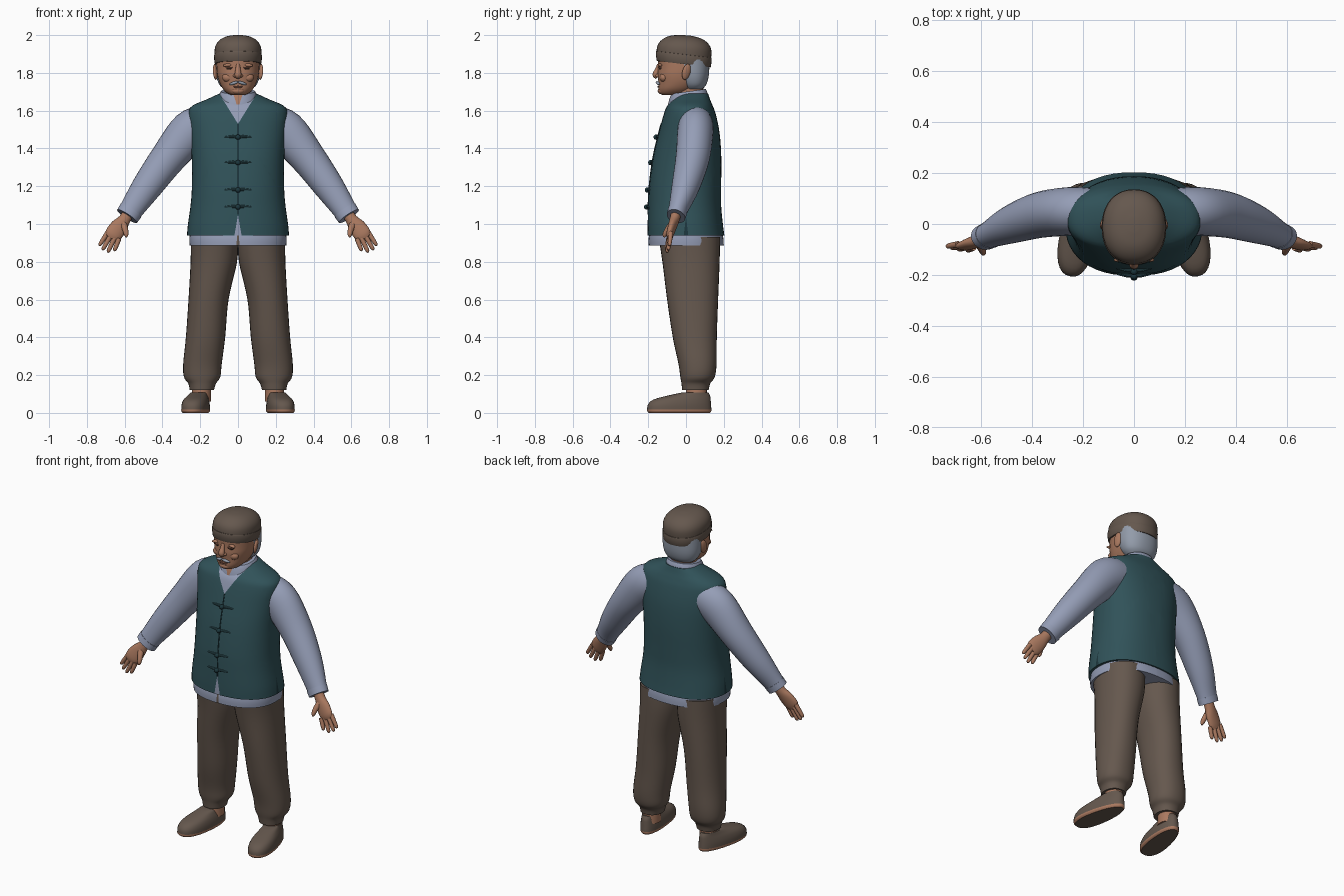
import bpy, bmesh, math
from mathutils import Vector, Matrix

cube = bpy.data.objects.get("Cube")
if cube:
    bpy.data.objects.remove(cube, do_unlink=True)


def material(name, r, g, b):
    m = bpy.data.materials.new(name)
    m.use_nodes = True
    m.diffuse_color = (r, g, b, 1)
    m.node_tree.nodes["Principled BSDF"].inputs["Base Color"].default_value = (r, g, b, 1)
    return m


TEAL = material("dark teal", .03, .085, .1)
TRIM = material("deep teal", .012, .038, .046)
BLUE = material("grey blue", .3, .34, .47)
BROWN = material("warm brown", .13, .097, .076)
SKIN = material("skin", .4, .19, .115)
LIP = material("dark skin", .2, .085, .055)
GREY = material("grey hair", .29, .33, .4)
DARK = material("dark brown", .04, .028, .022)
SIDES = (("left_", 1), ("right_", -1))


def finish(name, bm, mats, side=1, angle=40):
    """Mirror if needed, shade smooth and link the mesh."""
    bm.transform(Matrix.Diagonal((side, 1, 1, 1)))
    bmesh.ops.recalc_face_normals(bm, faces=bm.faces)
    for f in bm.faces:
        f.smooth = True
    mesh = bpy.data.meshes.new(name)
    bm.to_mesh(mesh)
    bm.free()
    mesh.set_sharp_from_angle(angle=math.radians(angle))
    for m in mats:
        mesh.materials.append(m)
    ob = bpy.data.objects.new(name, mesh)
    bpy.context.collection.objects.link(ob)
    return ob


def smooth_keys(keys, steps):
    """Catmull-Rom interpolation of equal-length tuples."""
    out, last = [], len(keys) - 1
    for i in range(last):
        quad = [keys[max(0, min(last, i + k))] for k in (-1, 0, 1, 2)]
        for s in range(steps):
            t = s / steps
            out.append([.5 * (2 * b + (c - a) * t + (2 * a - 5 * b + 4 * c - d) * t * t
                              + (3 * b - a - 3 * c + d) * t ** 3) for a, b, c, d in zip(*quad)])
    return out + [list(keys[-1])]


def loft(rings, n=32, power=2, flat=True):
    """Skin superellipse rings (x, y, z, a, b), level or square to the path."""
    bm, loops = bmesh.new(), []
    centres = [Vector(r[:3]) for r in rings]
    for i, r in enumerate(rings):
        u, v = Vector((1, 0, 0)), Vector((0, 1, 0))
        if not flat:
            t = (centres[min(i + 1, len(rings) - 1)] - centres[max(i - 1, 0)]).normalized()
            v = (v - t * v.dot(t)).normalized()
            u = v.cross(t)
        loop = []
        for j in range(n):
            c, s = math.cos(math.tau * j / n), math.sin(math.tau * j / n)
            c = math.copysign(abs(c) ** (2 / power), c)
            s = math.copysign(abs(s) ** (2 / power), s)
            loop.append(bm.verts.new(centres[i] + u * c * r[3] + v * s * r[4]))
        loops.append(loop)
    for lo, hi in zip(loops, loops[1:]):
        for j in range(n):
            k = (j + 1) % n
            bm.faces.new((lo[j], lo[k], hi[k], hi[j]))
    bm.faces.new(loops[0])
    bm.faces.new(loops[-1])
    return bm


def body(keys, steps=4, n=40, power=2.2, cx=0):
    """Upright form from (height, half width, front, back) sections."""
    rings = [(cx, (f + b) / 2, z, w, (b - f) / 2) for z, w, f, b in smooth_keys(keys, steps)]
    return loft(rings, n, power)


def limb(name, keys, mat, side, steps=4, n=20):
    finish(name, loft(smooth_keys(keys, steps), n, 2, False), [mat], side)


def tilt(bm, slope):
    for v in bm.verts:
        v.co.z += slope * v.co.y


def wedge(bm, apex, slope, index, where, axis=0):
    """Cut a V with its tip at the apex height and colour the inside."""
    for s in (1, -1):
        no = Vector((0, 0, -slope))
        no[axis] = s
        geom = bm.verts[:] + bm.edges[:] + bm.faces[:]
        bmesh.ops.bisect_plane(bm, geom=geom, plane_co=(0, 0, apex), plane_no=no, dist=1e-5)
    for f in bm.faces:
        c = f.calc_center_median()
        if where(c) and abs(c[axis]) < slope * (c.z - apex):
            f.material_index = index


def blob(name, at, size, mat, side=1, rot=(0, 0, 0)):
    bm = bmesh.new()
    bmesh.ops.create_uvsphere(bm, u_segments=16, v_segments=10, radius=1)
    turn = Matrix.Identity(4)
    for a, ax in zip(rot, "XYZ"):
        turn = Matrix.Rotation(math.radians(a), 4, ax) @ turn
    bm.transform(Matrix.Translation(at) @ turn @ Matrix.Diagonal((*size, 1)))
    finish(name, bm, [mat], side, 180)


def front(c):
    return c.y < -.02


# Vest with open neck, front slit and side slits
VEST = [(.94, .27, -.203, .203), (1, .265, -.203, .195), (1.1, .251, -.2, .186),
        (1.2, .244, -.195, .186), (1.35, .245, -.175, .187), (1.48, .256, -.145, .178),
        (1.58, .263, -.118, .158), (1.625, .243, -.1, .142), (1.66, .165, -.068, .127),
        (1.69, .1, -.04, .117)]
bm = body(VEST, n=48, power=2.3)
wedge(bm, 1.53, .62, 1, front)
wedge(bm, 1.05, -.17, 1, front)
wedge(bm, 1.04, -.12, 2, lambda c: abs(c.x) > .2, 1)
finish("vest", bm, [TEAL, BLUE, TRIM])


def vest_front(z):
    for a, b in zip(VEST, VEST[1:]):
        if a[0] <= z <= b[0]:
            return a[2] + (b[2] - a[2]) * (z - a[0]) / (b[0] - a[0])


# Front seam and knotted fastenings
seam = [(0, vest_front(z) + .001, z, .004, .004) for z in (1.05, 1.1, 1.2, 1.35, 1.48, 1.53)]
limb("front_seam", seam, TRIM, 1, 3, 8)
for i, z in enumerate((1.46, 1.325, 1.18, 1.09)):
    y = vest_front(z)
    blob(f"fastening_knot_{i}", (0, y - .008, z), (.014, .014, .014), TRIM)
    for label, s in SIDES:
        bar = [(.005, y - .003, z, .008, .007), (.03, y - .002, z + .003, .007, .007),
               (.07, y + .006, z, .004, .004)]
        limb(f"{label}fastening_{i}", bar, TEAL, s, 3, 8)

# Shirt hem and collar
bm = body([(.885, .256, -.198, .2), (.93, .257, -.197, .197), (1, .245, -.18, .18)], n=48, power=2.3)
wedge(bm, 1.02, -.06, 1, front)
finish("shirt_hem", bm, [BLUE, BROWN])
bm = body([(1.59, .118, -.098, .125), (1.64, .112, -.096, .122), (1.68, .1, -.086, .113),
           (1.7, .09, -.076, .105)])
tilt(bm, .14)
wedge(bm, 1.61, .32, 1, front)
finish("shirt_collar", bm, [BLUE, SKIN])

# Arms and hands
for label, s in SIDES:
    limb(label + "sleeve", [(.16, .05, 1.53, .1, .09), (.25, .05, 1.49, .112, .095),
                            (.37, .035, 1.35, .094, .09), (.48, -.002, 1.2, .08, .074),
                            (.56, -.04, 1.083, .064, .052), (.587, -.053, 1.042, .06, .047)],
         BLUE, s, 5, 28)
    limb(label + "cuff", [(.567, -.044, 1.071, .065, .052), (.587, -.053, 1.041, .063, .05)], BLUE, s, 2, 28)
    limb(label + "palm", [(.565, -.045, 1.08, .03, .028), (.6, -.06, 1.025, .032, .026),
                          (.63, -.073, .985, .045, .023), (.66, -.085, .945, .045, .019),
                          (.674, -.088, .925, .03, .012)], SKIN, s)
    tips = [(.735, -.088, .885), (.718, -.094, .862), (.69, -.1, .849), (.655, -.104, .857)]
    for i, tip in enumerate(tips):
        base = Vector((.69 - .02 * i, -.08 - .004 * i, .955 - .011 * i))
        tip = Vector(tip)
        path = [(*base.lerp(tip, t), r, r) for t, r in ((0, .013), (.5, .012), (.88, .01), (1, .004))]
        limb(f"{label}finger_{i}", path, SKIN, s, 3, 10)
    limb(label + "thumb", [(.612, -.068, 1.01, .02, .018), (.598, -.095, .975, .016, .015),
                           (.592, -.112, .945, .012, .012), (.592, -.116, .93, .005, .005)], SKIN, s, 3, 12)

# Trousers, ankles and shoes
LEG = [(.93, .125, .125, -.145, .18), (.8, .128, .123, -.125, .178), (.6, .156, .106, -.1, .17),
       (.4, .172, .104, -.07, .163), (.26, .188, .102, -.04, .162), (.19, .19, .096, -.03, .152),
       (.155, .19, .073, -.024, .128), (.12, .191, .064, -.02, .12)]
for label, s in SIDES:
    rings = [(x, (f + b) / 2, z, w, (b - f) / 2) for z, x, w, f, b in smooth_keys(LEG, 5)]
    finish(label + "trouser_leg", loft(rings, 32, 2.2), [BROWN], s)
    finish(label + "ankle", body([(.06, .05, 0, .11), (.14, .05, 0, .11)], 1, 20, 2, .193), [SKIN], s)
    bm = body([(0, .06, -.165, .165), (.008, .067, -.172, .171), (.018, .068, -.173, .172),
               (.045, .067, -.168, .17), (.07, .061, -.14, .168), (.09, .052, -.07, .165),
               (.108, .045, .015, .155)], 3, 32, 2.3)
    for f in bm.faces:
        z = f.calc_center_median().z
        f.material_index = int(.001 < z < .018)
    for v in bm.verts:
        v.co.x *= 1 - v.co.y * .9  # broader toe than heel
    bm.transform(Matrix.Translation((.22, -.035, 0)) @ Matrix.Rotation(math.radians(10), 4, "Z"))
    finish(label + "shoe", bm, [BROWN, SKIN], s)

# Head and neck
finish("neck", body([(1.6, .075, -.06, .095), (1.68, .07, -.055, .09), (1.78, .075, -.05, .095)], 2), [SKIN])
finish("head", body([(1.683, .035, -.125, -.03), (1.692, .056, -.14, .01), (1.715, .08, -.146, .05),
                     (1.75, .098, -.146, .085), (1.79, .109, -.15, .105), (1.83, .113, -.148, .115),
                     (1.9, .114, -.15, .12)]), [SKIN], 1, 180)
finish("hair", body([(1.715, .075, -.01, .088), (1.74, .1, -.03, .108), (1.79, .116, -.055, .121),
                     (1.87, .12, -.08, .125)]), [GREY])

# Soft cap with folded band
bm = body([(1.85, .119, -.15, .125), (1.9, .124, -.156, .134), (1.94, .12, -.148, .132),
           (1.97, .1, -.122, .112), (1.99, .066, -.083, .075), (1.999, .02, -.03, .025)])
tilt(bm, -.08)
finish("cap_crown", bm, [BROWN], 1, 180)
bm = body([(1.845, .12, -.152, .128), (1.85, .124, -.156, .132), (1.89, .127, -.16, .136),
           (1.897, .123, -.155, .132)], 2)
tilt(bm, -.12)
finish("cap_band", bm, [BROWN])

# Face
limb("nose", [(0, -.142, 1.845, .01, .01), (0, -.152, 1.815, .014, .013),
              (0, -.161, 1.79, .018, .016), (0, -.152, 1.775, .012, .01)], SKIN, 1)
blob("mouth", (0, -.146, 1.727), (.028, .006, .005), LIP)
blob("chin", (0, -.13, 1.705), (.035, .02, .018), SKIN)
for label, s in SIDES:
    blob(label + "nostril_wing", (.016, -.15, 1.785), (.01, .012, .009), SKIN, s)
    blob(label + "cheek", (.052, -.118, 1.775), (.032, .022, .024), SKIN, s)
    blob(label + "brow_ridge", (.045, -.132, 1.842), (.036, .013, .01), SKIN, s, (0, 6, -18))
    blob(label + "eye", (.044, -.136, 1.821), (.018, .006, .005), DARK, s, (0, 5, 18))
    blob(label + "eyelid", (.044, -.135, 1.827), (.021, .009, .006), LIP, s, (0, 5, 18))
    blob(label + "moustache", (.022, -.149, 1.746), (.026, .009, .008), GREY, s, (0, 16, 18))
    blob(label + "ear", (.12, .002, 1.805), (.011, .023, .043), SKIN, s, (-12, 8, 20))
